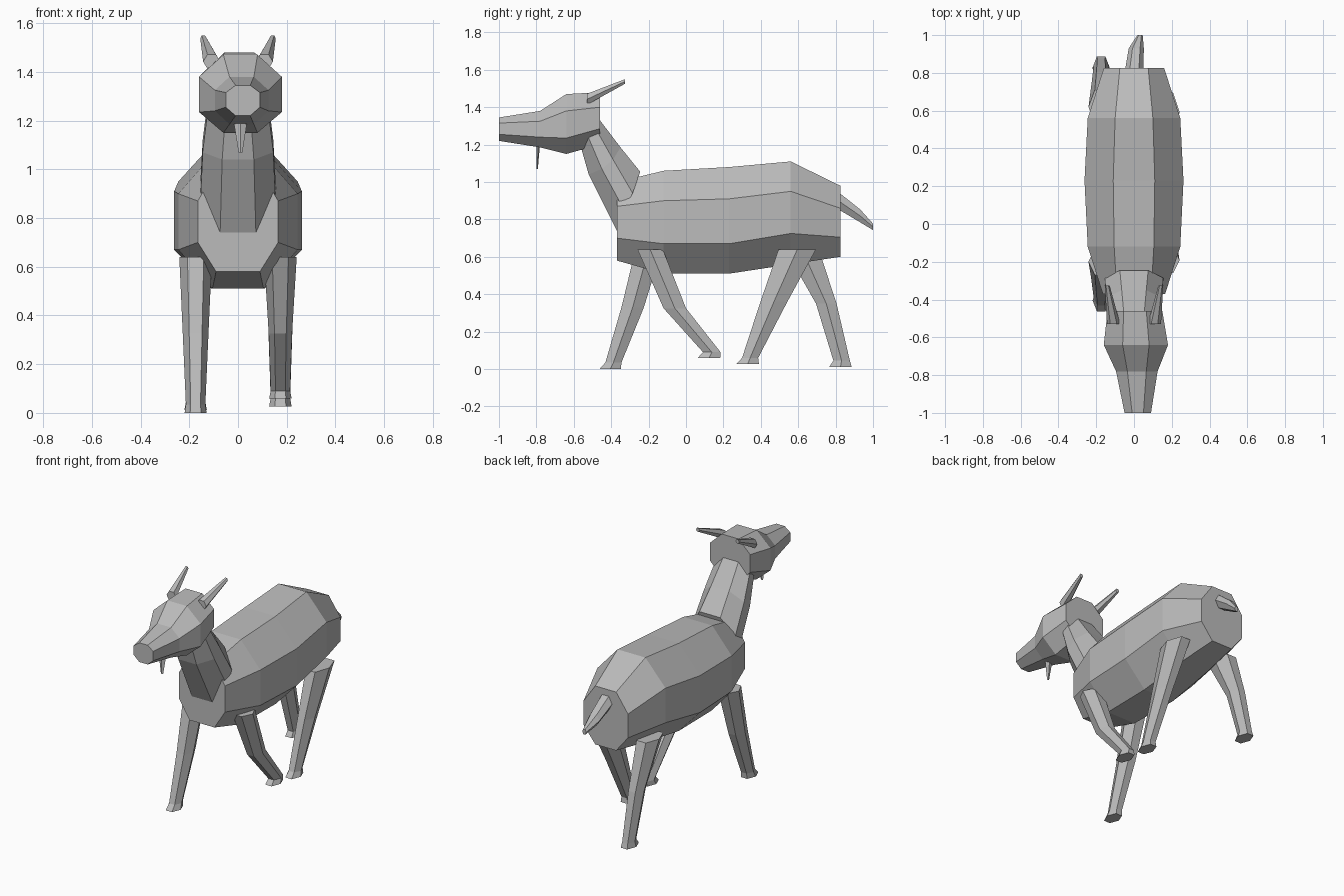
import bpy
import bmesh
from math import cos, sin, pi
from mathutils import Vector

default_cube = bpy.data.objects.get("Cube")
if default_cube:
    bpy.data.objects.remove(default_cube, do_unlink=True)

grey = bpy.data.materials.new("plain grey")
grey.use_nodes = True
colour = (0.5, 0.5, 0.5, 1)
grey.diffuse_color = colour
grey.node_tree.nodes["Principled BSDF"].inputs["Base Color"].default_value = colour

X, Y, Z = Vector((1, 0, 0)), Vector((0, 1, 0)), Vector((0, 0, 1))


def loft(name, rings):
    """Skin a row of equal-sized rings and close both ends."""
    bm = bmesh.new()
    loops = [[bm.verts.new(point) for point in ring] for ring in rings]
    count = len(loops[0])
    for lower, upper in zip(loops, loops[1:]):
        for i in range(count):
            j = (i + 1) % count
            bm.faces.new((lower[i], lower[j], upper[j], upper[i]))
    bm.faces.new(loops[0])
    bm.faces.new(loops[-1])
    bmesh.ops.recalc_face_normals(bm, faces=bm.faces)
    mesh = bpy.data.meshes.new(name)
    bm.to_mesh(mesh)
    bm.free()
    mesh.materials.append(grey)
    obj = bpy.data.objects.new(name, mesh)
    bpy.context.collection.objects.link(obj)
    return obj


def octagon(profile, inner, outer, centre_x=0):
    """Mirror four (y, z) profile points, bottom to top, into an eight-sided ring."""
    widths = (inner, outer, outer, inner)
    right = [(centre_x + w, y, z) for w, (y, z) in zip(widths, profile)]
    left = [(centre_x - w, y, z) for w, (y, z) in zip(widths, profile)]
    return right + left[::-1]


def upright(y, heights, inner, outer, centre_x=0):
    """Eight-sided ring standing in a vertical plane."""
    return octagon([(y, z) for z in heights], inner, outer, centre_x)


def ring(centre, side_a, side_b, count=6):
    """Regular ring spanned by two half-axis vectors."""
    return [Vector(centre) + side_a * cos(2 * pi * i / count)
            + side_b * sin(2 * pi * i / count) for i in range(count)]


# Barrel of the body
loft("body", [
    upright(-0.37, (0.58, 0.70, 0.87, 1.00), 0.09, 0.165),
    upright(-0.12, (0.51, 0.67, 0.90, 1.06), 0.105, 0.245),
    upright(0.23, (0.51, 0.67, 0.91, 1.08), 0.11, 0.262),
    upright(0.56, (0.56, 0.725, 0.95, 1.11), 0.10, 0.245),
    upright(0.825, (0.60, 0.705, 0.86, 0.98), 0.075, 0.16),
])

# Neck with a steeply tilted base sunk in the chest
loft("neck", [
    octagon([(-0.34, 0.68), (-0.33, 0.85), (-0.285, 0.94), (-0.245, 1.055)], 0.075, 0.155),
    octagon([(-0.52, 1.04), (-0.45, 1.07), (-0.39, 1.12), (-0.35, 1.185)], 0.065, 0.145),
    octagon([(-0.56, 1.18), (-0.52, 1.235), (-0.48, 1.28), (-0.46, 1.33)], 0.055, 0.125),
])

# Head, turned slightly to its left
loft("head", [
    upright(-1.0, (1.22, 1.255, 1.315, 1.345), 0.03, 0.07, 0.02),
    upright(-0.78, (1.185, 1.24, 1.325, 1.38), 0.05, 0.11, 0.015),
    upright(-0.64, (1.15, 1.235, 1.38, 1.47), 0.07, 0.17, 0.01),
    upright(-0.46, (1.20, 1.285, 1.40, 1.48), 0.06, 0.145, 0.005),
])

# Beard
loft("beard", [
    ring((0.01, -0.79, 1.21), X * 0.03, Y * 0.01, 4),
    ring((0.01, -0.795, 1.07), X * 0.008, Y * 0.003, 4),
])

# Swept-back horns
for name, side in (("left_horn", 1), ("right_horn", -1)):
    loft(name, [
        ring((0.108 * side, -0.53, 1.442), X * 0.035, Z * 0.034),
        ring((0.142 * side, -0.325, 1.538), X * 0.013, Z * 0.014),
    ])

# Drooping tail
loft("tail", [
    ring((0, 0.80, 0.91), X * 0.05, Z * 0.055),
    ring((0.012, 0.93, 0.82), X * 0.04, Z * 0.04),
    ring((0.032, 1.0, 0.76), X * 0.014, Z * 0.02),
])


def leg(name, side, stations):
    """Six-sided leg from (y, z, half length, half width) stations."""
    loft(name, [ring((0.174 * side, y, z), X * half_x, Y * half_y / sin(pi / 3))
                for y, z, half_y, half_x in stations])


# Legs in a walking stance
leg("front_left_leg", 1, [
    (-0.192, 0.64, 0.068, 0.067),
    (-0.06, 0.325, 0.06, 0.048),
    (0.138, 0.09, 0.047, 0.04),
    (0.123, 0.06, 0.06, 0.046),
])
leg("front_right_leg", -1, [
    (-0.20, 0.64, 0.07, 0.067),
    (-0.285, 0.33, 0.06, 0.053),
    (-0.388, 0.035, 0.043, 0.04),
    (-0.405, 0.0, 0.057, 0.045),
])
leg("rear_left_leg", 1, [
    (0.595, 0.64, 0.1, 0.067),
    (0.47, 0.36, 0.072, 0.05),
    (0.343, 0.06, 0.043, 0.04),
    (0.33, 0.027, 0.06, 0.046),
])
leg("rear_right_leg", -1, [
    (0.62, 0.64, 0.09, 0.067),
    (0.75, 0.35, 0.055, 0.05),
    (0.832, 0.045, 0.044, 0.04),
    (0.826, 0.012, 0.06, 0.046),
])
